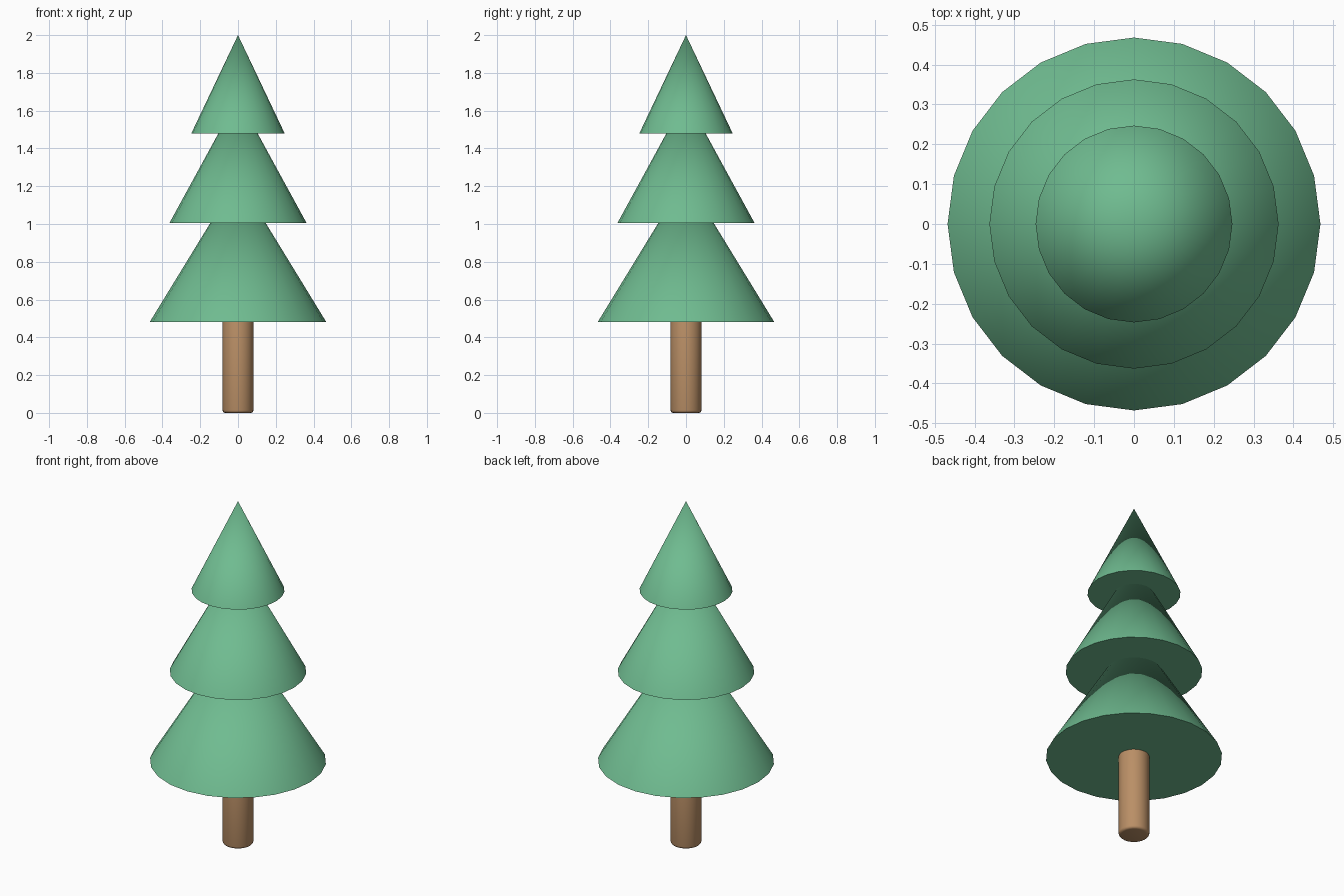
import bpy
import math

default = bpy.data.objects.get("Cube")
if default:
    bpy.data.objects.remove(default, do_unlink=True)

SIDES = 24


def make_material(name, rgb):
    mat = bpy.data.materials.new(name)
    mat.use_nodes = True
    mat.diffuse_color = (*rgb, 1)
    mat.node_tree.nodes["Principled BSDF"].inputs["Base Color"].default_value = (*rgb, 1)
    return mat


def finish(name, mat):
    obj = bpy.context.object
    obj.name = obj.data.name = name
    obj.data.materials.append(mat)
    return obj


def foliage_cone(name, radius, base, tip, mat):
    bpy.ops.mesh.primitive_cone_add(vertices=SIDES, radius1=radius, radius2=0,
                                    depth=tip - base, location=(0, 0, (base + tip) / 2))
    finish(name, mat)
    bpy.ops.object.shade_smooth_by_angle(angle=math.radians(30))


leaf_green = make_material("leaf green", (0.16, 0.50, 0.28))
bark_brown = make_material("bark brown", (0.49, 0.275, 0.133))

# Three stacked foliage tiers, each tip hidden inside the tier above
foliage_cone("lower_foliage", 0.468, 0.48, 1.245, leaf_green)
foliage_cone("middle_foliage", 0.363, 1.005, 1.67, leaf_green)
foliage_cone("upper_foliage", 0.247, 1.48, 2.0, leaf_green)

# Trunk with softly rounded ends
height = 0.52
bpy.ops.mesh.primitive_cylinder_add(vertices=SIDES, radius=0.082, depth=height,
                                    location=(0, 0, height / 2))
trunk = finish("trunk", bark_brown)
bevel = trunk.modifiers.new("rounded ends", "BEVEL")
bevel.width = 0.014
bevel.segments = 3
bevel.limit_method = "ANGLE"
bpy.ops.object.modifier_apply(modifier=bevel.name)
bpy.ops.object.shade_smooth_by_angle(angle=math.radians(40))
